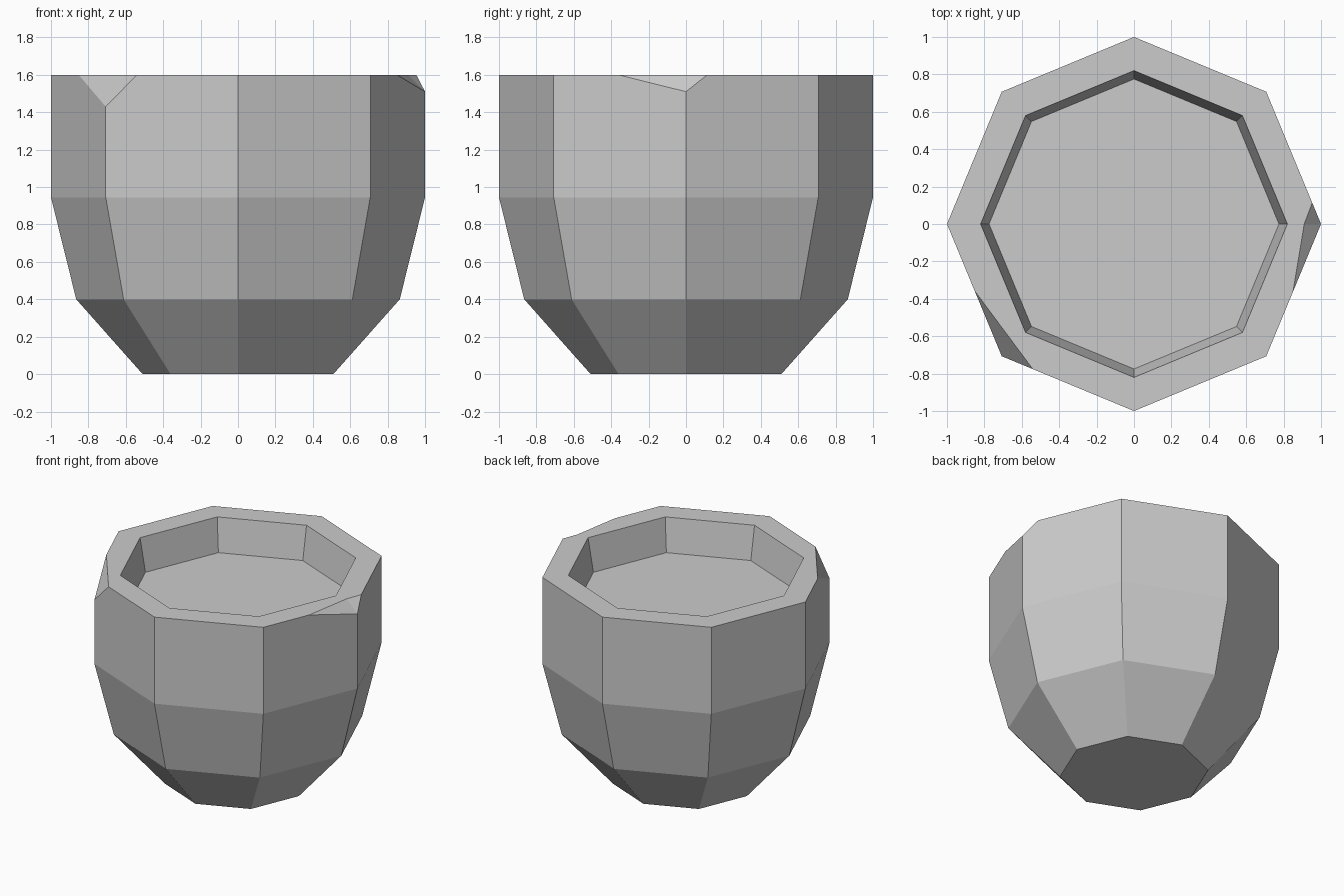
import bpy
import bmesh
from math import cos, sin, pi
from mathutils import Vector

cube = bpy.data.objects.get("Cube")
if cube:
    bpy.data.objects.remove(cube, do_unlink=True)

SIDES = 8
# Radius and height: foot, belly, shoulder, rim, then down the inner wall
PROFILE = [(0.51, 0), (0.865, 0.4), (1, 0.945), (1, 1.6), (0.82, 1.6), (0.775, 1.35)]


def lathe(bm, profile):
    """Sweep the profile around z and cap both ends."""
    rings = []
    for r, z in profile:
        angles = [2 * pi * i / SIDES for i in range(SIDES)]
        rings.append([bm.verts.new((r * cos(a), r * sin(a), z)) for a in angles])
    for low, high in zip(rings, rings[1:]):
        for i in range(SIDES):
            j = (i + 1) % SIDES
            bm.faces.new((low[i], low[j], high[j], high[i]))
    bm.faces.new(rings[0][::-1])
    bm.faces.new(rings[-1])


def chip(bm, a, b, low, inner=None):
    """Break off a rim corner along the plane through three points."""
    a, b, low = Vector(a), Vector(b), Vector(low)
    normal = (b - a).cross(low - a).normalized()
    if normal.dot(Vector((low.x, low.y, 0))) < 0:
        normal.negate()
    bmesh.ops.bisect_plane(bm, geom=bm.verts[:] + bm.edges[:] + bm.faces[:],
                           plane_co=a, plane_no=normal, clear_outer=True)
    bmesh.ops.holes_fill(bm, edges=[e for e in bm.edges if e.is_boundary], sides=0)
    if inner:
        # Deepen the middle of the chip and crease it down to the corner
        inner = Vector(inner)
        mid = min(bm.verts, key=lambda v: (v.co - inner).length)
        tip = min(bm.verts, key=lambda v: (v.co - low).length)
        mid.co = inner
        bmesh.ops.connect_verts(bm, verts=[mid, tip])


# Octagonal pot with a shallow recess and two chipped corners
bm = bmesh.new()
lathe(bm, PROFILE)
chip(bm, (-0.85, -0.36, 1.6), (-0.54, -0.777, 1.6), (-0.707, -0.707, 1.43))
chip(bm, (0.953, 0.113, 1.6), (0.85, -0.362, 1.6), (1, 0, 1.51), inner=(0.91, 0, 1.6))
bmesh.ops.recalc_face_normals(bm, faces=bm.faces[:])

mesh = bpy.data.meshes.new("pot")
bm.to_mesh(mesh)
bm.free()
pot = bpy.data.objects.new("pot", mesh)
bpy.context.collection.objects.link(pot)

# Plain stone colour
stone = bpy.data.materials.new("light grey stone")
stone.use_nodes = True
colour = (0.6, 0.6, 0.6, 1)
stone.diffuse_color = colour
stone.node_tree.nodes["Principled BSDF"].inputs["Base Color"].default_value = colour
mesh.materials.append(stone)
